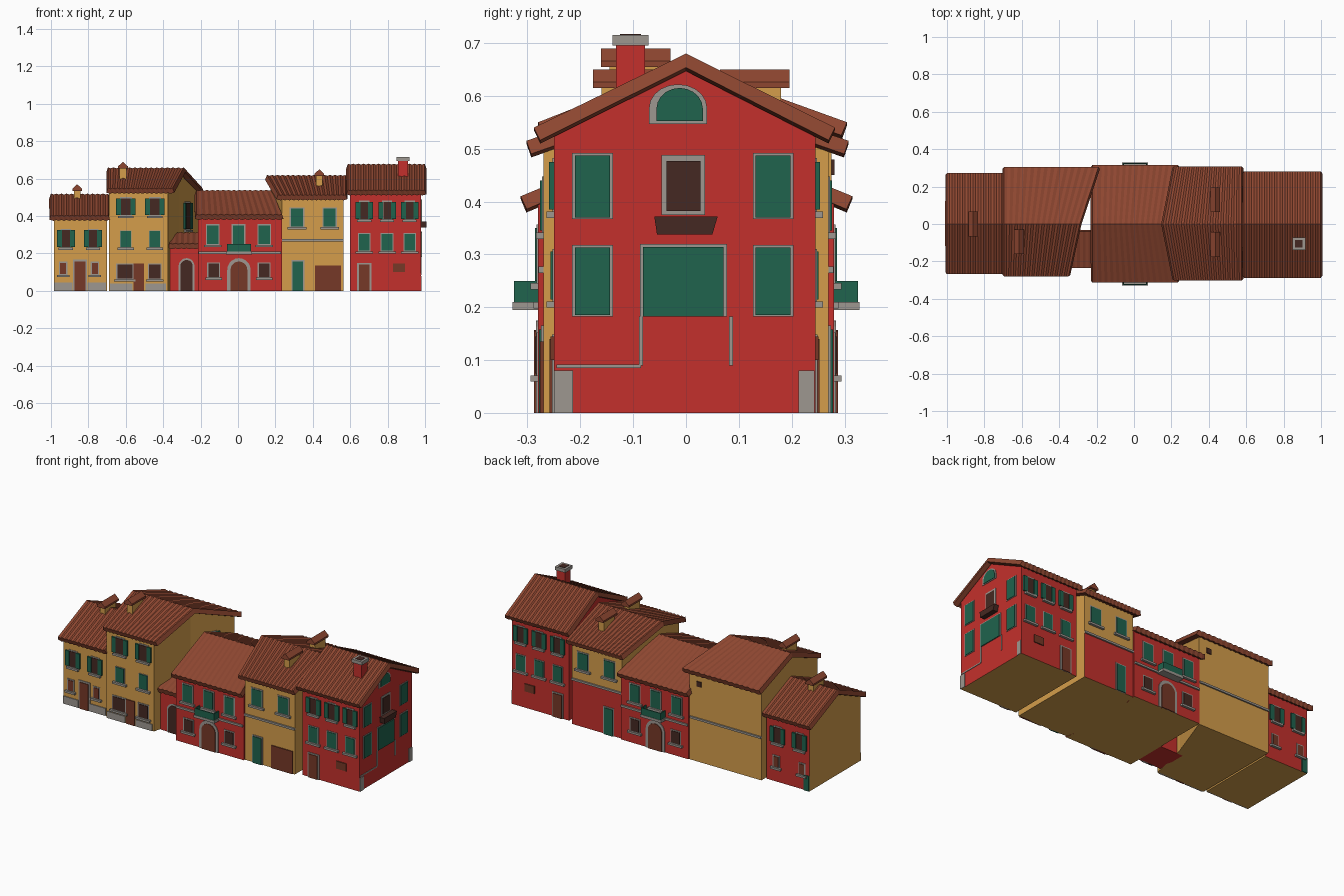
import bpy, bmesh, math
from mathutils import Vector

if "Cube" in bpy.data.objects:
    bpy.data.objects.remove(bpy.data.objects["Cube"])

# ---- flat colours
COLS = [("red_wall", (0.55, 0.03, 0.025)), ("yellow_wall", (0.66, 0.34, 0.07)),
        ("roof_brown", (0.27, 0.062, 0.03)), ("shutter_green", (0.014, 0.125, 0.075)),
        ("stone_grey", (0.34, 0.31, 0.28)), ("dark_opening", (0.06, 0.022, 0.016)),
        ("door_brown", (0.18, 0.04, 0.02))]
RED, YEL, ROOF, GRN, GREY, DARK, DOOR = range(7)
MATS = []
for n, c in COLS:
    m = bpy.data.materials.new(n)
    m.diffuse_color = (*c, 1)
    m.use_nodes = True
    m.node_tree.nodes["Principled BSDF"].inputs["Base Color"].default_value = m.diffuse_color
    MATS.append(m)
parts = {}


def get(name):
    return parts.setdefault(name, bmesh.new())


def prism(name, wall, pts, d0, d1, mat):
    """Extrude an outline (along wall, height) outwards from d0 to d1."""
    o, u, n = (Vector(v) for v in wall)
    bm = get(name)
    ring = [[bm.verts.new(o + u * s + Vector((0, 0, z)) + n * d) for s, z in pts] for d in (d0, d1)]
    k = len(pts)
    fs = [bm.faces.new(ring[0]), bm.faces.new(ring[1])]
    fs += [bm.faces.new((ring[0][i], ring[0][(i + 1) % k], ring[1][(i + 1) % k], ring[1][i])) for i in range(k)]
    for f in fs:
        f.material_index = mat
    bmesh.ops.recalc_face_normals(bm, faces=fs)


def plate(name, wall, s, z0, z1, w, mat, d=0.006, d0=-0.006):
    prism(name, wall, [(s - w / 2, z0), (s + w / 2, z0), (s + w / 2, z1), (s - w / 2, z1)], d0, d, mat)


def arch(name, wall, s, z0, z1, w, mat, d, round_h=None):
    rh = round_h or w / 2
    pts = [(s - w / 2, z0), (s + w / 2, z0)]
    pts += [(s + w / 2 * math.cos(a), z1 - rh + rh * math.sin(a))
            for a in (math.pi * i / 10 for i in range(11))]
    prism(name, wall, pts, -0.006, d, mat)


def window(name, wall, s, z0, z1, w, mat=DARK, shutters=False, frame=0.007):
    plate(name, wall, s, z0 - frame, z1 + frame, w + 2 * frame, GREY, 0.003)
    plate(name, wall, s, z0, z1, w, mat, 0.006)
    plate(name, wall, s, z0 - 0.016, z0 - 0.004, w + 0.035, GREY, 0.014)
    if shutters:
        for sg in (-1, 1):
            plate(name, wall, s + sg * (w / 2 + 0.014), z0, z1, 0.026, GRN, 0.009)


def house(name, xl, xr, yf, yb, ryf, ryb, ze, zr, front, back, oh=(0.015, 0.015), split=None):
    """Gabled walls plus a rippled tile roof; xl and xr hold x at front, ridge and back."""
    bm = get(name + "_walls")
    def zw(y):
        return zr - 0.018 - (zr - ze) * abs(y) / abs(ryf if y < 0 else ryb)
    V = [[(bm.verts.new((x, y, 0)), bm.verts.new((x, y, zw(y)))) for x, y in zip(xs, (yf, 0, yb))]
         for xs in (xl, xr)]
    L, R = V
    for i in (0, 1):
        for S in V:
            bm.faces.new((S[i][0], S[i + 1][0], S[i + 1][1], S[i][1]))
        for k in (0, 1):
            bm.faces.new((L[i][k], R[i][k], R[i + 1][k], L[i + 1][k]))
    for i in (0, 2):
        bm.faces.new((L[i][0], R[i][0], R[i][1], L[i][1]))
    bmesh.ops.recalc_face_normals(bm, faces=bm.faces[:])
    if split:
        bmesh.ops.bisect_plane(bm, geom=bm.verts[:] + bm.edges[:] + bm.faces[:],
                               plane_co=(0, 0, split), plane_no=(0, 0, 1))
    for f in bm.faces:
        f.normal_update()
        c = front
        if f.normal.y > 0.9 and (not split or f.calc_center_median().z < split):
            c = back
        f.material_index = YEL if f.normal.z < -0.9 else c
    # roof
    rl = [x - oh[0] for x in xl]
    rr = [x + oh[1] for x in xr]
    roof(name + "_roof", rl, rr, [(ryf, ze), (0, zr), (ryb, ze)])


def roof(name, rl, rr, rows):
    bm = get(name)
    n = 2 * round((rr[1] - rl[1]) / 0.028)
    g = [[bm.verts.new((rl[j] + (rr[j] - rl[j]) * i / n, y, z - (0.005 if i % 2 else 0)))
          for i in range(n + 1)] for j, (y, z) in enumerate(rows)]
    for j in range(len(rows) - 1):
        for i in range(n):
            bm.faces.new((g[j][i], g[j][i + 1], g[j + 1][i + 1], g[j + 1][i])).material_index = ROOF


def fb(yf, yb):
    return (((0, yf, 0), (1, 0, 0), (0, -1, 0)), ((0, yb, 0), (1, 0, 0), (0, 1, 0)))


def chimney(name, x, y, z0, ztop):
    w = ((x, y, 0), (1, 0, 0), (0, 1, 0))
    plate(name, w, 0, z0, ztop - 0.03, 0.036, YEL, 0.05, -0.05)
    prism(name, w, [(-0.026, ztop - 0.035), (0.026, ztop - 0.035), (0.026, ztop - 0.024), (0, ztop),
                    (-0.026, ztop - 0.024)], -0.066, 0.066, ROOF)


# ---- house 1: small yellow house with a red back
house("end_cottage", [-0.985] * 3, [-0.70] * 3, -0.24, 0.24, -0.268, 0.272, 0.405, 0.52, YEL, RED, (0.015, 0.006))
F, B = fb(-0.24, 0.24)
N = "end_cottage_openings"
for w in (F, B):
    for x in (-0.92, -0.775):
        window(N, w, x, 0.235, 0.325, 0.042, DARK, True)
    for x in (-0.935, -0.765):
        window(N, w, x, 0.09, 0.15, 0.032, DOOR)
plate(N, F, -0.845, 0, 0.168, 0.075, GREY, 0.004)
plate(N, F, -0.845, 0, 0.158, 0.058, DOOR, 0.008)
for x, w in ((-0.935, 0.1), (-0.755, 0.1)):
    plate(N, F, x, 0, 0.045, w, GREY, 0.005)
plate(N, B, -0.965, 0, 0.09, 0.035, GRN)
chimney("end_cottage_chimney", -0.86, 0, 0.47, 0.57)

# ---- house 2: tall yellow house with a slanting side
house("tall_house", [-0.69] * 3, [-0.375, -0.315, -0.215], -0.255, 0.275, -0.28, 0.305, 0.55, 0.66, YEL, YEL, (0.005, 0.025))
F, B = fb(-0.255, 0.275)
N = "tall_house_openings"
for x in (-0.60, -0.445):
    window(N, F, x, 0.405, 0.495, 0.05, DARK, True)
    window(N, F, x, 0.235, 0.32, 0.055, GRN, frame=0.003)
window(N, F, -0.605, 0.065, 0.14, 0.08)
window(N, F, -0.445, 0.065, 0.14, 0.06)
plate(N, F, -0.53, 0, 0.145, 0.055, DOOR)
plate(N, F, -0.625, 0, 0.04, 0.12, GREY, 0.005)
plate(N, F, -0.44, 0, 0.04, 0.11, GREY, 0.005)
plate(N, B, -0.455, 0.25, 0.262, 0.47, GREY, 0.008)
plate(N, B, -0.28, 0.45, 0.48, 0.03, DARK)
d = Vector((0.10, 0.275, 0)).normalized()
side = ((-0.315, 0, 0), d, (d.y, -d.x, 0))
window(N, side, 0.13, 0.33, 0.47, 0.07, DARK, True)
chimney("tall_house_chimney", -0.615, -0.095, 0.58, 0.69)

# ---- red passage with lean-to roof
w = ((0, -0.215, 0), (1, 0, 0), (0, 1, 0))
plate("passage_walls", w, -0.288, 0, 0.24, 0.15, RED, 0.18, 0)
roof("passage_roof", [-0.365] * 2, [-0.213] * 2, [(-0.235, 0.255), (-0.04, 0.315)])
Fp, _ = fb(-0.215, 0)
arch("passage_door", Fp, -0.275, 0, 0.175, 0.085, GREY, 0.003)
arch("passage_door", Fp, -0.275, 0, 0.165, 0.066, DARK, 0.006)

# ---- house 3: red house with balcony, same front and back
house("balcony_house", [-0.213] * 3, [0.235, 0.18, 0.235], -0.28, 0.28, -0.313, 0.315, 0.41, 0.54, RED, RED, (0.01, 0.0))
N = "balcony_house_openings"
for w in fb(-0.28, 0.28):
    for x in (-0.135, 0.003, 0.14):
        window(N, w, x, 0.25, 0.35, 0.06, GRN)
    for x in (-0.13, 0.14):
        window(N, w, x, 0.075, 0.145, 0.055)
    plate(N, w, 0.01, 0.198, 0.21, 0.44, GREY, 0.009)
    arch(N, w, 0.005, 0, 0.175, 0.125, GREY, 0.004)
    arch(N, w, 0.005, 0, 0.157, 0.09, DOOR, 0.008)
    plate("balcony", w, 0.005, 0.195, 0.21, 0.14, GREY, 0.048)
    plate("balcony", w, 0.005, 0.21, 0.25, 0.13, GRN, 0.046, 0.04)
    for sg in (-1, 1):
        plate("balcony", w, 0.005 + sg * 0.062, 0.21, 0.25, 0.006, GRN, 0.04, 0)

# ---- house 4: yellow house, lower back painted red
house("yellow_house", [0.235, 0.175, 0.235], [0.565] * 3, -0.27, 0.27, -0.302, 0.308, 0.515, 0.62, YEL, RED, (0.02, 0.01), 0.27)
N = "yellow_house_openings"
F, B = fb(-0.27, 0.27)
for w in (F, B):
    for x in (0.315, 0.49):
        window(N, w, x, 0.345, 0.44, 0.065, GRN)
    plate(N, w, 0.40, 0.265, 0.277, 0.33, GREY, 0.009)
    plate(N, w, 0.32, 0, 0.165, 0.07, GREY, 0.004)
    plate(N, w, 0.32, 0, 0.158, 0.056, GRN, 0.008)
plate(N, F, 0.482, 0, 0.135, 0.14, DOOR)
for y in (-0.11, 0.13):
    chimney("yellow_house_chimneys", 0.435, y, 0.53, 0.65)

# ---- house 5: tall red end house
house("end_house", [0.60] * 3, [0.978] * 3, -0.25, 0.245, -0.288, 0.282, 0.54, 0.68, RED, RED, (0.012, 0.02))
N = "end_house_openings"
for w in fb(-0.25, 0.245):
    for x in (0.675, 0.797, 0.918):
        window(N, w, x, 0.385, 0.475, 0.04, DARK, True)
        window(N, w, x, 0.215, 0.305, 0.058, GRN, frame=0.005)
    plate(N, w, 0.675, 0, 0.148, 0.075, GREY, 0.004)
    plate(N, w, 0.675, 0, 0.14, 0.058, DOOR, 0.008)
    plate(N, w, 0.86, 0.1, 0.145, 0.065, DOOR)
side = ((0.978, 0, 0), (0, 1, 0), (1, 0, 0))
for y in (-0.177, 0.165):
    for z0, z1 in ((0.185, 0.313), (0.37, 0.487)):
        plate(N, side, y, z0 - 0.003, z1 + 0.005, 0.077, GREY, 0.003)
        plate(N, side, y, z0, z1, 0.066, GRN, 0.006)
plate(N, side, -0.005, 0.375, 0.488, 0.082, GREY, 0.003)
plate(N, side, -0.005, 0.382, 0.477, 0.064, DARK, 0.006)
prism(N, side, [(-0.055, 0.338), (0.05, 0.338), (0.06, 0.372), (-0.06, 0.372)], 0, 0.03, DARK)
plate(N, side, -0.005, 0.182, 0.32, 0.165, GREY, 0.003)
plate(N, side, -0.005, 0.182, 0.314, 0.152, GRN, 0.006)
arch(N, side, -0.015, 0.547, 0.622, 0.11, GREY, 0.003, 0.045)
arch(N, side, -0.012, 0.552, 0.615, 0.088, GRN, 0.006, 0.04)
plate(N, side, -0.232, 0, 0.08, 0.036, GREY, 0.004)
plate(N, side, 0.228, 0, 0.08, 0.03, GREY, 0.004)
plate(N, side, -0.165, 0.085, 0.092, 0.16, GREY, 0.003)
for y in (-0.085, 0.085):
    plate(N, side, y, 0.09, 0.182, 0.007, GREY, 0.003)
w = ((0.882, -0.105, 0), (1, 0, 0), (0, 1, 0))
plate("end_house_chimney", w, 0, 0.58, 0.697, 0.055, RED, 0.0275, -0.0275)
plate("end_house_chimney", w, 0, 0.695, 0.715, 0.068, GREY, 0.034, -0.034)
plate("end_house_chimney", w, 0, 0.71, 0.717, 0.04, DARK, 0.02, -0.02)

# ---- turn the collected parts into objects
for name, bm in parts.items():
    me = bpy.data.meshes.new(name)
    bm.to_mesh(me)
    bm.free()
    for m in MATS:
        me.materials.append(m)
    ob = bpy.data.objects.new(name, me)
    bpy.context.collection.objects.link(ob)
    if name.endswith("_roof"):
        sol = ob.modifiers.new("thickness", 'SOLIDIFY')
        sol.thickness = 0.028
        sol.offset = -1
